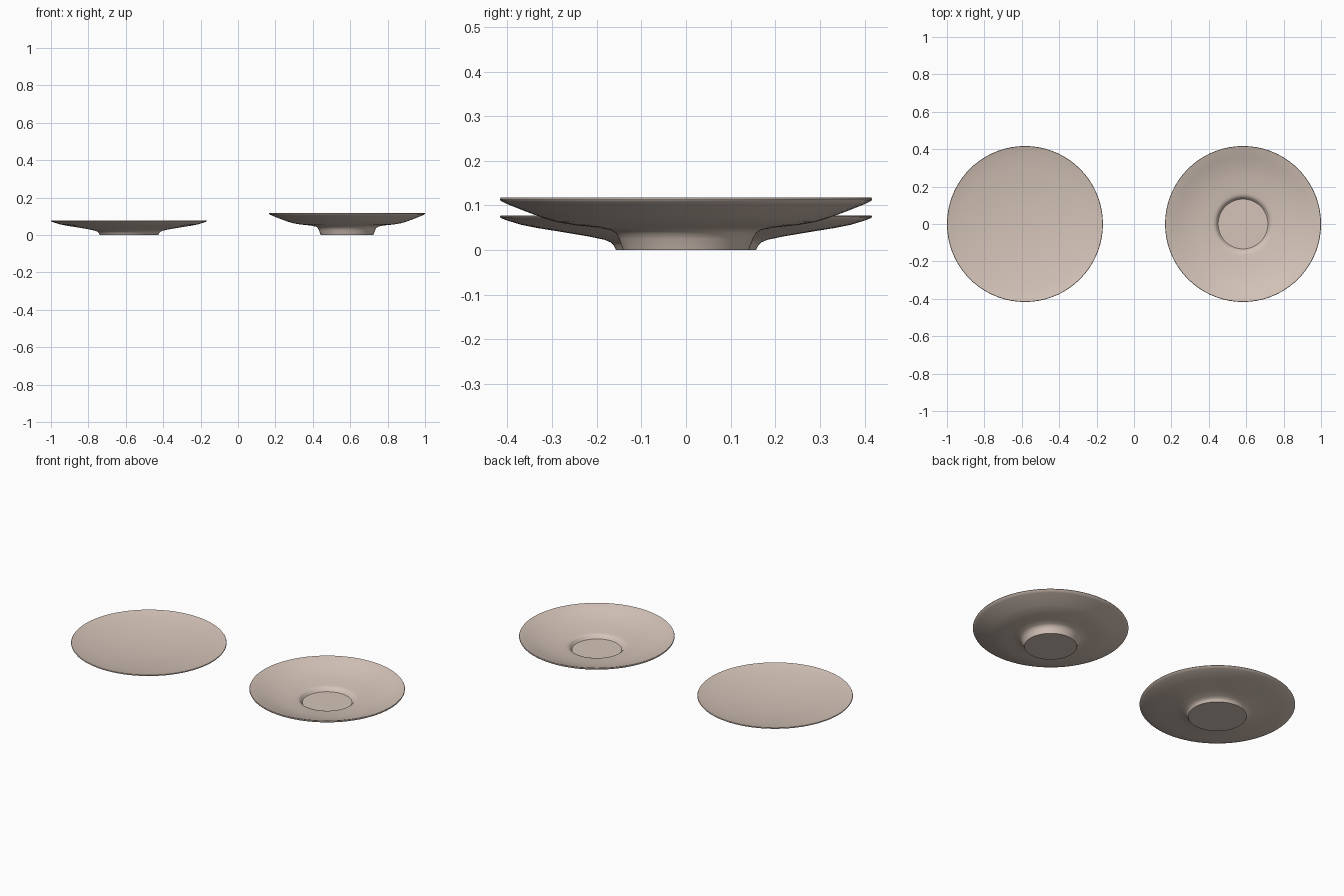
import bpy, bmesh, math

if "Cube" in bpy.data.objects:
    bpy.data.objects.remove(bpy.data.objects["Cube"])

clay = bpy.data.materials.new("warm_beige_ceramic")
clay.diffuse_color = (0.66, 0.55, 0.48, 1.0)
clay.use_nodes = True
clay.node_tree.nodes["Principled BSDF"].inputs["Base Color"].default_value = clay.diffuse_color
SEGMENTS = 72


def lathe(name, profile, x):
    """Spin a closed radius/height profile (axis to axis) into a dish."""
    bm = bmesh.new()
    rings = []
    for r, z in profile:
        if r == 0:
            rings.append([bm.verts.new((0, 0, z))] * SEGMENTS)
        else:
            rings.append([bm.verts.new((r * math.cos(math.tau * i / SEGMENTS),
                                        r * math.sin(math.tau * i / SEGMENTS), z))
                          for i in range(SEGMENTS)])
    for a, b in zip(rings, rings[1:]):
        for i in range(SEGMENTS):
            j = (i + 1) % SEGMENTS
            corners = list(dict.fromkeys((a[i], a[j], b[j], b[i])))
            bm.faces.new(corners)
    bmesh.ops.recalc_face_normals(bm, faces=bm.faces)
    mesh = bpy.data.meshes.new(name)
    bm.to_mesh(mesh)
    bm.free()
    mesh.materials.append(clay)
    obj = bpy.data.objects.new(name, mesh)
    obj.location.x = x
    bpy.context.collection.objects.link(obj)
    bpy.ops.object.select_all(action='DESELECT')
    obj.select_set(True)
    bpy.context.view_layer.objects.active = obj
    bpy.ops.object.shade_smooth_by_angle(angle=math.radians(40))


# Shallow plate: low foot, gently sloping underside, smooth dished top
plate = [(0, 0), (0.157, 0), (0.162, 0.011), (0.168, 0.017), (0.182, 0.023),
         (0.22, 0.031), (0.28, 0.041), (0.33, 0.049), (0.37, 0.057),
         (0.40, 0.066), (0.415, 0.072), (0.417, 0.075), (0.415, 0.078),
         (0.40, 0.074), (0.36, 0.065), (0.30, 0.056), (0.23, 0.047),
         (0.16, 0.040), (0.08, 0.036), (0, 0.035)]

# Saucer: taller flared foot, upturned rim, recessed cup well
saucer = [(0, 0), (0.141, 0), (0.144, 0.008), (0.150, 0.025), (0.157, 0.038),
          (0.168, 0.045), (0.20, 0.051), (0.25, 0.056), (0.29, 0.063),
          (0.32, 0.072), (0.36, 0.087), (0.40, 0.103), (0.415, 0.110),
          (0.417, 0.114), (0.415, 0.118), (0.40, 0.114), (0.36, 0.099),
          (0.31, 0.083), (0.26, 0.071), (0.20, 0.062), (0.165, 0.058),
          (0.150, 0.055), (0.143, 0.049), (0.138, 0.041), (0.133, 0.036),
          (0, 0.036)]

lathe("shallow_plate", plate, -0.583)
lathe("cup_saucer", saucer, 0.583)
